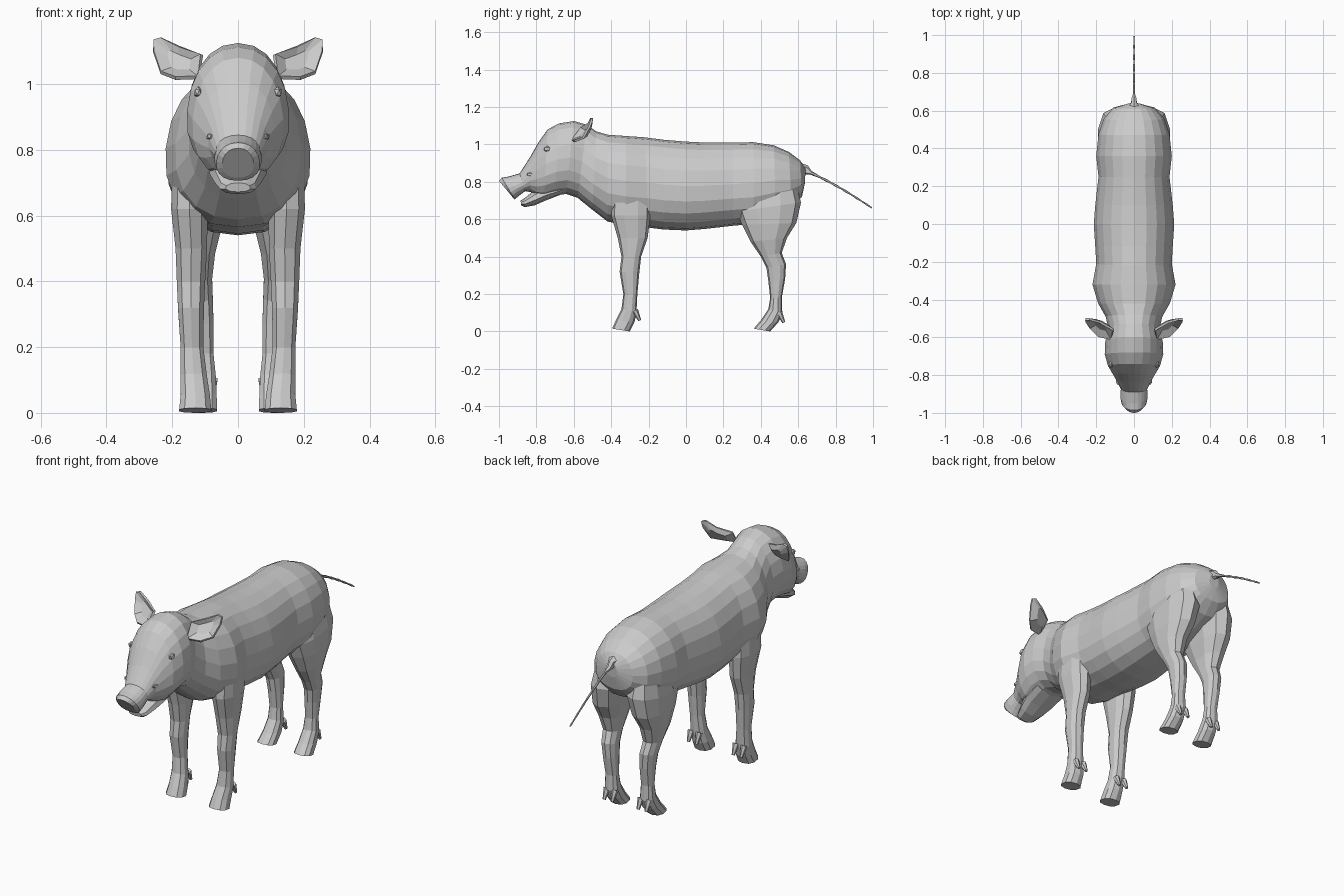
import bpy, bmesh
from math import sin, cos, pi, copysign
from mathutils import Vector


def make(name, bm):
    bmesh.ops.recalc_face_normals(bm, faces=bm.faces)
    me = bpy.data.meshes.new(name)
    bm.to_mesh(me)
    bm.free()
    ob = bpy.data.objects.new(name, me)
    bpy.context.collection.objects.link(ob)
    return ob


def loft(name, stations, n, side=1, power=0.9, taper=0.1):
    """Skin rings given as (y1, z1, y2, z2, half width, x centre)."""
    bm = bmesh.new()
    rings = []
    for y1, z1, y2, z2, w, xc in stations:
        ring = []
        for i in range(n):
            a = 2 * pi * i / n + pi / 2
            c, s = [copysign(abs(f(a)) ** power, f(a)) for f in (cos, sin)]
            x = xc + w * c * (1 - taper * s)
            ring.append(bm.verts.new((side * x, (y1 + y2) / 2 + (y1 - y2) / 2 * s,
                                      (z1 + z2) / 2 + (z1 - z2) / 2 * s)))
        rings.append(ring)
    for r, q in zip(rings, rings[1:]):
        for i in range(n):
            j = (i + 1) % n
            bm.faces.new((r[i], r[j], q[j], q[i]))
    bm.faces.new(rings[0])
    bm.faces.new(rings[-1])
    return make(name, bm)


# Trunk, neck, skull and upper snout: top point, bottom point, half width
trunk = [(.64, .87, .635, .79, .03), (.61, .915, .62, .72, .11), (.55, .96, .565, .66, .16),
         (.47, .995, .48, .62, .188), (.36, 1.012, .36, .575, .2), (.25, 1.01, .25, .565, .188),
         (.1, 1.01, .1, .548, .205), (0, 1.015, 0, .54, .213), (-.12, 1.025, -.12, .545, .205),
         (-.22, 1.038, -.2, .555, .2), (-.32, 1.045, -.32, .565, .22), (-.42, 1.052, -.42, .588, .19),
         (-.48, 1.07, -.5, .65, .15), (-.53, 1.105, -.58, .715, .135), (-.6, 1.125, -.64, .735, .152),
         (-.68, 1.112, -.7, .728, .155), (-.74, 1.08, -.76, .71, .138), (-.79, 1.01, -.8, .72, .112),
         (-.835, .93, -.83, .745, .09), (-.89, .845, -.86, .75, .07), (-.95, .828, -.89, .728, .072),
         (-.985, .822, -.915, .706, .066), (-1.0, .805, -.925, .715, .048)]
body = loft("body", [s + (0,) for s in trunk], 20)

# Lower jaw, leaving the mouth slightly open
jaw = loft("jaw", [(-.66, .8, -.66, .735, .09, 0), (-.75, .785, -.75, .7, .088, 0),
                   (-.81, .757, -.81, .674, .072, 0), (-.86, .715, -.86, .665, .055, 0),
                   (-.885, .7, -.88, .672, .038, 0)], 10)

# Legs: front point, back point, half width, x centre
front = [(-.39, .8, -.2, .8, .05, .15), (-.4, .62, -.19, .62, .058, .148),
         (-.365, .5, -.205, .5, .05, .142), (-.345, .4, -.24, .4, .045, .143),
         (-.355, .32, -.25, .31, .041, .143), (-.335, .2, -.26, .2, .036, .14),
         (-.345, .12, -.265, .1, .042, .135), (-.375, .06, -.275, .05, .046, .13),
         (-.395, .015, -.3, 0, .051, .13)]
hind = [(.3, .8, .59, .78, .06, .11), (.27, .64, .615, .69, .085, .108),
        (.3, .57, .59, .58, .074, .118), (.345, .48, .54, .5, .057, .124),
        (.4, .4, .512, .42, .043, .12), (.43, .34, .535, .36, .04, .115),
        (.44, .27, .53, .28, .037, .11), (.45, .18, .512, .18, .034, .107),
        (.44, .12, .515, .1, .04, .106), (.4, .06, .495, .05, .044, .107),
        (.362, .015, .45, 0, .048, .11)]
parts = [jaw]
for side in (1, -1):
    parts.append(loft("front_leg", front, 10, side, .85, 0))
    parts.append(loft("hind_leg", hind, 10, side, .85, 0))

# Merge legs and jaw into the body
for p in parts:
    m = body.modifiers.new("union", 'BOOLEAN')
    m.operation, m.solver, m.object = 'UNION', 'EXACT', p
dg = bpy.context.evaluated_depsgraph_get()
merged = bpy.data.meshes.new_from_object(body.evaluated_get(dg))
body.modifiers.clear()
body.data = merged
for p in parts:
    bpy.data.objects.remove(p)


def blob(name, loc, scale):
    bm = bmesh.new()
    bmesh.ops.create_icosphere(bm, subdivisions=1, radius=1)
    ob = make(name, bm)
    ob.location, ob.scale = loc, scale
    return ob


def claw(loc, side):
    bm = bmesh.new()
    bmesh.ops.create_cone(bm, cap_ends=True, segments=6, radius1=.008, radius2=.018, depth=.06)
    ob = make("dewclaw", bm)
    ob.location, ob.rotation_euler = loc, (.45, 0, 0)


# Ears: dished flaps, with eyes, lip folds and dewclaws on each side
ear_rim = [(.11, -.56, 1.09), (.18, -.52, 1.115), (.235, -.505, 1.142), (.257, -.503, 1.135),
           (.257, -.515, 1.1), (.235, -.55, 1.035), (.19, -.595, 1.018), (.12, -.61, 1.02)]
for side in (1, -1):
    bm = bmesh.new()
    mid = Vector((.17, -.53, 1.06))
    pts = [Vector(p) for p in ear_rim]
    flip = lambda p: (side * p.x, p.y, p.z)
    rim = [bm.verts.new(flip(p)) for p in pts]
    dish = [bm.verts.new(flip(p.lerp(mid, .5) + Vector((0, .008, 0)))) for p in pts]
    for i in range(8):
        j = (i + 1) % 8
        bm.faces.new((rim[i], rim[j], dish[j], dish[i]))
    bm.faces.new(dish)
    ear = make("ear", bm)
    sol = ear.modifiers.new("thickness", 'SOLIDIFY')
    sol.thickness, sol.offset = .012, 0

    blob("eye", (side * .121, -.742, .975), (.014, .02, .018))
    blob("lip_fold", (side * .084, -.825, .84), (.014, .03, .012))
    for dx in (-.024, .024):
        claw((side * (.135 + dx), -.26, .085), side)
        claw((side * (.102 + dx), .51, .075), side)

# Tail: thin twisted cord
tail = []
for i in range(15):
    t = i / 14
    y, z = .61 + .385 * t, .875 - .215 * t + .012 * sin(pi * t)
    r = .007 + .026 * max(0, 1 - 5 * t) - .003 * t
    h = r * (1.25 if i % 2 else .8)
    w = r * (.7 if i % 2 else 1.1)
    tail.append((y + h * .49, z + h * .87, y - h * .49, z - h * .87, w, 0))
loft("tail", tail, 6)
